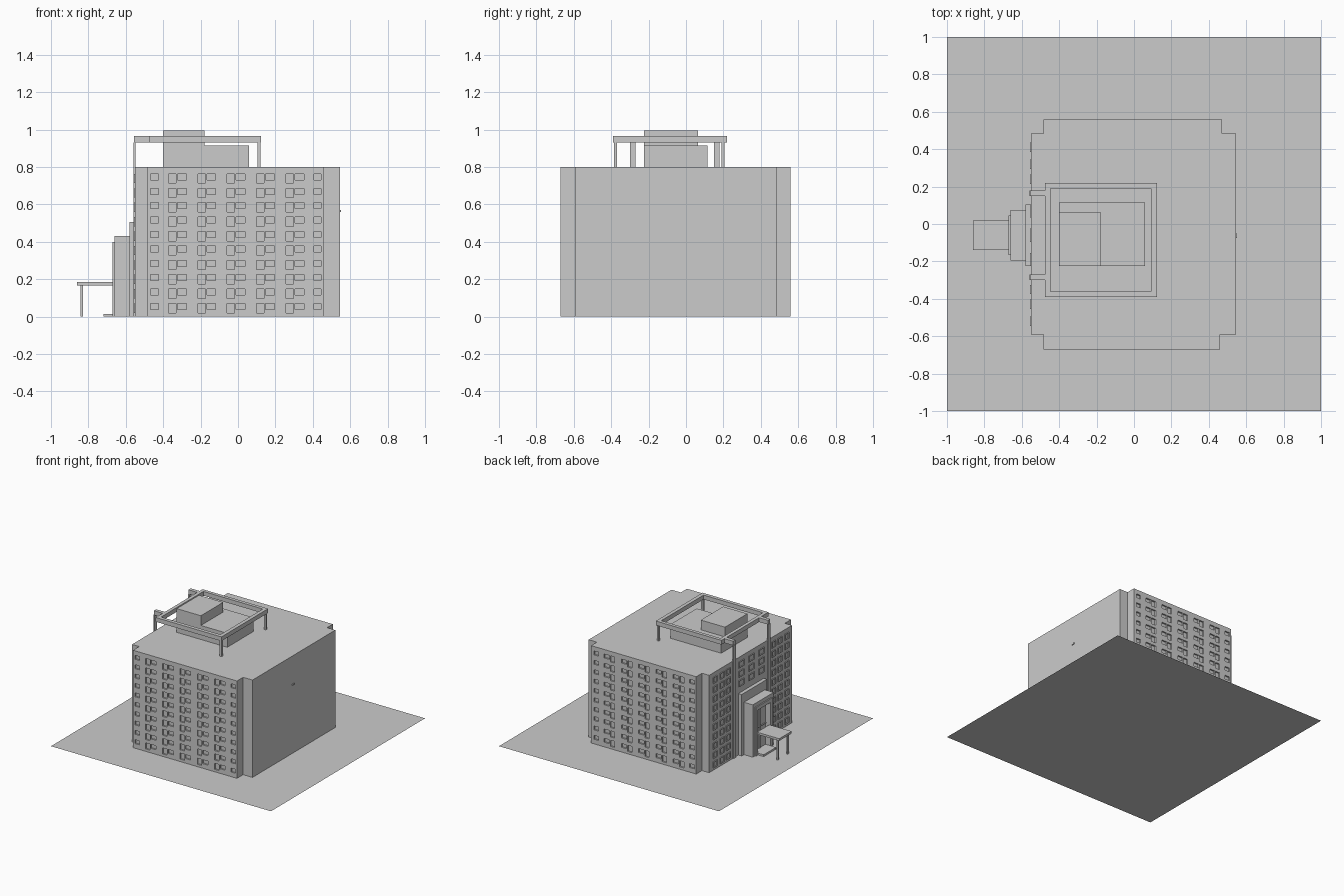
import bpy, bmesh

if "Cube" in bpy.data.objects:
    bpy.data.objects.remove(bpy.data.objects["Cube"])

def add_box(bm, x0, x1, y0, y1, z0, z1):
    v = [bm.verts.new((x, y, z)) for x in (x0, x1) for y in (y0, y1) for z in (z0, z1)]
    for f in ((0, 1, 3, 2), (4, 6, 7, 5), (0, 4, 5, 1), (2, 3, 7, 6), (0, 2, 6, 4), (1, 5, 7, 3)):
        bm.faces.new([v[i] for i in f])

def finish(name, bm):
    bmesh.ops.recalc_face_normals(bm, faces=bm.faces)
    me = bpy.data.meshes.new(name)
    bm.to_mesh(me)
    bm.free()
    ob = bpy.data.objects.new(name, me)
    bpy.context.collection.objects.link(ob)
    return ob

def boxes(name, items):
    bm = bmesh.new()
    for b in items:
        add_box(bm, *b)
    return finish(name, bm)

def cut(ob, cutter):
    m = ob.modifiers.new("cut", 'BOOLEAN')
    m.operation, m.solver, m.object = 'DIFFERENCE', 'EXACT', cutter
    cutter.hide_render = True
    cutter.hide_set(True)

# Ground slab
bm = bmesh.new()
bm.faces.new([bm.verts.new(p) for p in ((-1, -1, 0), (1, -1, 0), (1, 1, 0), (-1, 1, 0))])
finish("site_plane", bm)

# Main block with notched corners
outline = [(-.485, -.67), (.46, -.67), (.46, -.59), (.545, -.59), (.545, .485), (.47, .485),
           (.47, .56), (-.485, .56), (-.485, .485), (-.55, .485), (-.55, -.59), (-.485, -.59)]
bm = bmesh.new()
base = bm.faces.new([bm.verts.new((x, y, 0)) for x, y in outline])
top = bmesh.ops.extrude_face_region(bm, geom=[base])
bmesh.ops.translate(bm, vec=(0, 0, .8),
                    verts=[e for e in top["geom"] if isinstance(e, bmesh.types.BMVert)])
if not any(f.normal.z < -.5 and f.calc_center_median().z < .01 for f in bm.faces):
    bmesh.ops.recalc_face_normals(bm, faces=bm.faces)
block = finish("main_block", bm)

# Window recesses on the two long facades: tall light beside a short one
DEPTH, ROWS, PITCH = .012, 10, .077
holes = []
for wall_y, side in ((-.67, 1), (.56, -1)):
    y0, y1 = sorted((wall_y - side * .02, wall_y + side * DEPTH))
    for r in range(ROWS):
        z = .02 + r * PITCH
        for c in range(-2, 3):
            x = -.01 + c * .157
            holes.append((x - .048, x - .008, y0, y1, z, z + .05))
            holes.append((x + .000, x + .048, y0, y1, z + .018, z + .05))
        holes.append((-.468, -.425, y0, y1, z + .018, z + .05))
        holes.append((.405, .445, y0, y1, z + .018, z + .05))
cut(block, boxes("window_cutter", holes))

# Raised window frames on the entrance facade
frames = []
def window(yc, z, w, h, t=.005):
    x0, x1 = -.557, -.55
    a, b = yc - w / 2, yc + w / 2
    frames.extend([(x0, x1, a, b, z, z + t), (x0, x1, a, b, z + h - t, z + h),
                   (x0, x1, a, a + t, z + t, z + h - t), (x0, x1, b - t, b, z + t, z + h - t)])
for r in range(ROWS):
    z = .02 + r * PITCH
    for yc in (.24, .32, .41, -.35, -.43, -.52):
        window(yc, z, .05, .05)
    if z > .52:
        for yc in (-.19, -.06, .07):
            window(yc, z, .07, .05)
boxes("entrance_side_windows", frames)

# Small vent on the blank wall
boxes("wall_vent", [(.545, .551, -.075, -.05, .558, .57)])

# Roof houses
boxes("roof_house", [(-.40, .06, -.225, .115, .8, .915)])
boxes("lift_house", [(-.40, -.18, -.225, .065, .915, .995)])

# Roof frame ring, arms, and supports
Z0, Z1 = .93, .965
boxes("roof_frame", [(-.475, .122, -.39, -.36, Z0, Z1), (-.475, .122, .19, .218, Z0, Z1),
                     (-.475, -.447, -.36, .19, Z0, Z1), (.092, .122, -.36, .19, Z0, Z1),
                     (-.555, -.475, -.30, -.27, Z0, Z1), (-.555, -.475, .15, .18, Z0, Z1)])
boxes("roof_frame_posts", [(.103, .12, -.385, -.368, .8, Z0), (.103, .12, .19, .207, .8, Z0)])
boxes("facade_pilasters", [(-.558, -.548, y, y + .03, 0, Z0) for y in (-.30, .15)])

# Stepped entrance tower with a recessed door bay
boxes("entrance_backing", [(-.58, -.55, -.225, .105, 0, .505)])
tower = boxes("entrance_tower", [(-.66, -.58, -.195, .075, 0, .43)])
cut(tower, boxes("door_bay_cutter", [(-.70, -.625, -.14, .02, .015, .37)]))
boxes("portal_frame", [(-.67, -.66, -.165, -.14, 0, .40), (-.67, -.66, .02, .045, 0, .40),
                       (-.67, -.66, -.14, .02, .37, .40)])
boxes("door_mullions", [(-.632, -.625, -.063, -.057, .015, .37),
                        (-.632, -.625, -.14, .02, .19, .197)])

# Canopy, its posts and the doorstep
boxes("canopy", [(-.862, -.66, -.14, .02, .167, .185)])
boxes("canopy_posts", [(-.843, -.83, y, y + .013, 0, .167) for y in (-.13, -.003)])
boxes("doorstep", [(-.72, -.66, -.14, .02, 0, .015)])
